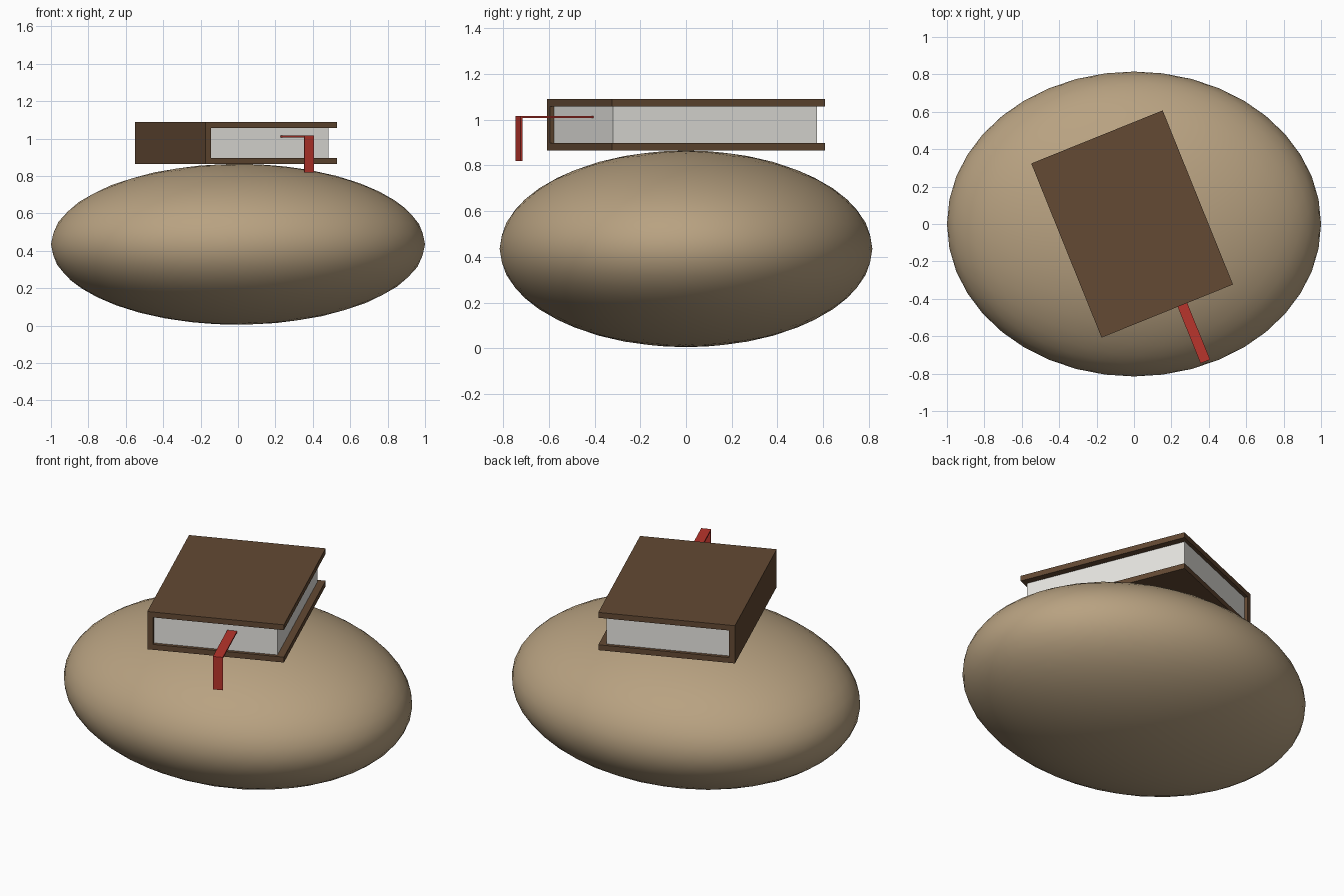
import bpy
from math import radians
from mathutils import Matrix

cube = bpy.data.objects.get("Cube")
if cube:
    bpy.data.objects.remove(cube, do_unlink=True)


def material(name, color):
    mat = bpy.data.materials.new(name)
    mat.use_nodes = True
    mat.diffuse_color = (*color, 1)
    bsdf = next(n for n in mat.node_tree.nodes if n.type == 'BSDF_PRINCIPLED')
    bsdf.inputs["Base Color"].default_value = (*color, 1)
    return mat


tan = material("tan stone", (0.48, 0.36, 0.22))
brown = material("brown leather", (0.125, 0.067, 0.033))
paper = material("off white paper", (0.80, 0.79, 0.75))
red = material("red ribbon", (0.48, 0.035, 0.025))

# The whole book is turned on top of the stone
TURN = Matrix.Translation((-0.01, 0, 0)) @ Matrix.Rotation(radians(22), 4, 'Z')


def book_box(name, mat, low, high):
    """Box between two corners given in the book's own frame."""
    bpy.ops.mesh.primitive_cube_add(size=1)
    obj = bpy.context.object
    obj.name = name
    size = [b - a for a, b in zip(low, high)]
    middle = [(a + b) / 2 for a, b in zip(low, high)]
    obj.data.transform(Matrix.Translation(middle) @ Matrix.Diagonal((*size, 1)))
    obj.matrix_world = TURN
    obj.data.materials.append(mat)
    return obj


# Smooth flattened stone
bpy.ops.mesh.primitive_ico_sphere_add(subdivisions=4, radius=1)
stone = bpy.context.object
stone.name = "stone"
stone.data.transform(Matrix.Translation((0, 0, 0.435)) @ Matrix.Diagonal((1, 0.815, 0.43, 1)))
stone.data.materials.append(tan)
bpy.ops.object.shade_smooth()

# Book covers, spine and pages
W, L = 0.379, 0.502
BOTTOM, TOP, BOARD = 0.865, 1.09, 0.032
book_box("bottom_cover", brown, (-W, -L, BOTTOM), (W, L, BOTTOM + BOARD))
book_box("top_cover", brown, (-W, -L, TOP - BOARD), (W, L, TOP))
book_box("spine", brown, (-W, -L, BOTTOM + BOARD), (-W + 0.032, L, TOP - BOARD))
book_box("pages", paper, (-W + 0.032, -L + 0.02, BOTTOM + BOARD),
         (W - 0.04, L - 0.02, TOP - BOARD))

# Ribbon bookmark sticking out and folding down
book_box("ribbon_flat", red, (0.06, -0.828, 1.007), (0.115, -0.47, 1.016))
book_box("ribbon_drop", red, (0.06, -0.828, 0.82), (0.115, -0.818, 1.007))
